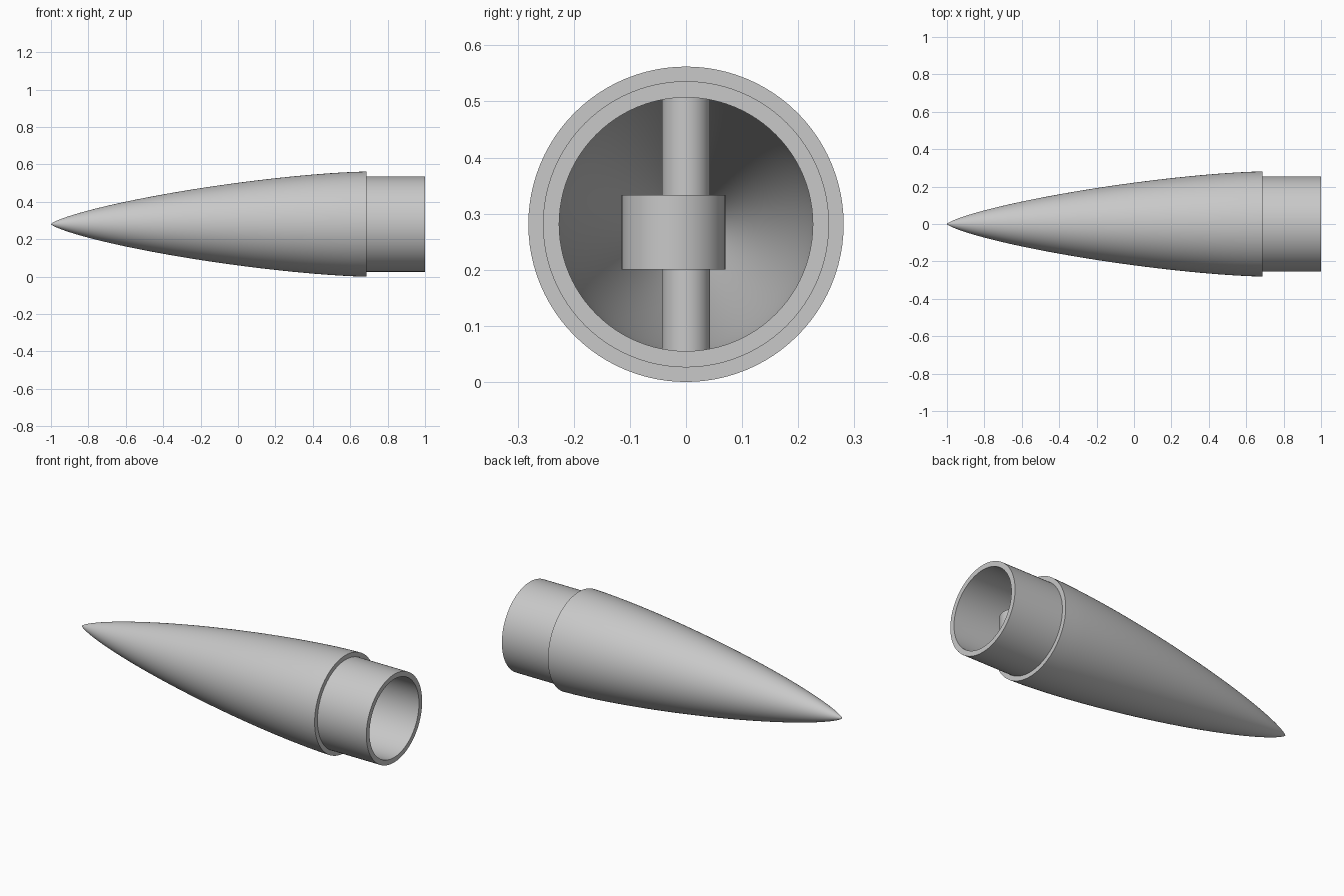
import bpy, bmesh, math
from mathutils import Vector, Matrix

cube = bpy.data.objects.get("Cube")
if cube:
    bpy.data.objects.remove(cube, do_unlink=True)

AXIS_Z = 0.281      # height of the centre line
BASE_R = 0.281      # widest radius of the nose
BASE_X = 0.687      # where the nose meets the shoulder
WALL = 0.055

grey = bpy.data.materials.new("light grey")
grey.use_nodes = True
colour = (0.58, 0.58, 0.58, 1)
grey.diffuse_color = colour
grey.node_tree.nodes["Principled BSDF"].inputs["Base Color"].default_value = colour


def finish(bm, name):
    bmesh.ops.recalc_face_normals(bm, faces=bm.faces)
    mesh = bpy.data.meshes.new(name)
    bm.to_mesh(mesh)
    bm.free()
    mesh.materials.append(grey)
    obj = bpy.data.objects.new(name, mesh)
    bpy.context.collection.objects.link(obj)
    bpy.ops.object.select_all(action='DESELECT')
    obj.select_set(True)
    bpy.context.view_layer.objects.active = obj
    bpy.ops.object.shade_smooth_by_angle(angle=math.radians(30))
    return obj


def lathe(name, profile, steps=96):
    """Spin (x, radius) points about the long axis."""
    bm = bmesh.new()
    verts = [bm.verts.new((x, 0, AXIS_Z + r)) for x, r in profile]
    edges = [bm.edges.new(pair) for pair in zip(verts, verts[1:])]
    bmesh.ops.spin(bm, geom=verts + edges, cent=(0, 0, AXIS_Z), axis=(1, 0, 0),
                   angle=math.tau, steps=steps)
    bmesh.ops.remove_doubles(bm, verts=bm.verts, dist=1e-5)
    return finish(bm, name)


def upright_cylinder(name, x, y, radius, low, high):
    bm = bmesh.new()
    bmesh.ops.create_cone(bm, cap_ends=True, segments=48, radius1=radius,
                          radius2=radius, depth=high - low,
                          matrix=Matrix.Translation((x, y, (low + high) / 2)))
    return finish(bm, name)


def nose_radius(t):
    """Slender, low-drag curve from tip (0) to base (1)."""
    a = math.acos(1 - 2 * t)
    return BASE_R * math.sqrt(max(0, a - math.sin(2 * a) / 2) / math.pi)


# Outer nose curve, with points crowded towards the tip
STEPS = 48
outer = []
for i in range(STEPS + 1):
    t = (i / STEPS) ** 2
    outer.append((-1 + t * (BASE_X + 1), nose_radius(t)))

# Hollow inside follows the nose at an even wall thickness
inner = [(x, r - WALL) for x, r in reversed(outer) if r > WALL + 0.004]
inner.append((inner[-1][0] - 0.02, 0))

# Stepped shoulder and open mouth
shoulder = [(BASE_X, 0.255), (1, 0.255), (1, 0.226)]
lathe("nose_cone_shell", outer + shoulder + inner)

# Cross pin through the shoulder, with an offset collar around it
upright_cylinder("cross_pin", 0.75, 0, 0.043, 0.045, 0.517)
upright_cylinder("pin_collar", 0.75, -0.0225, 0.0925, 0.2, 0.333)
